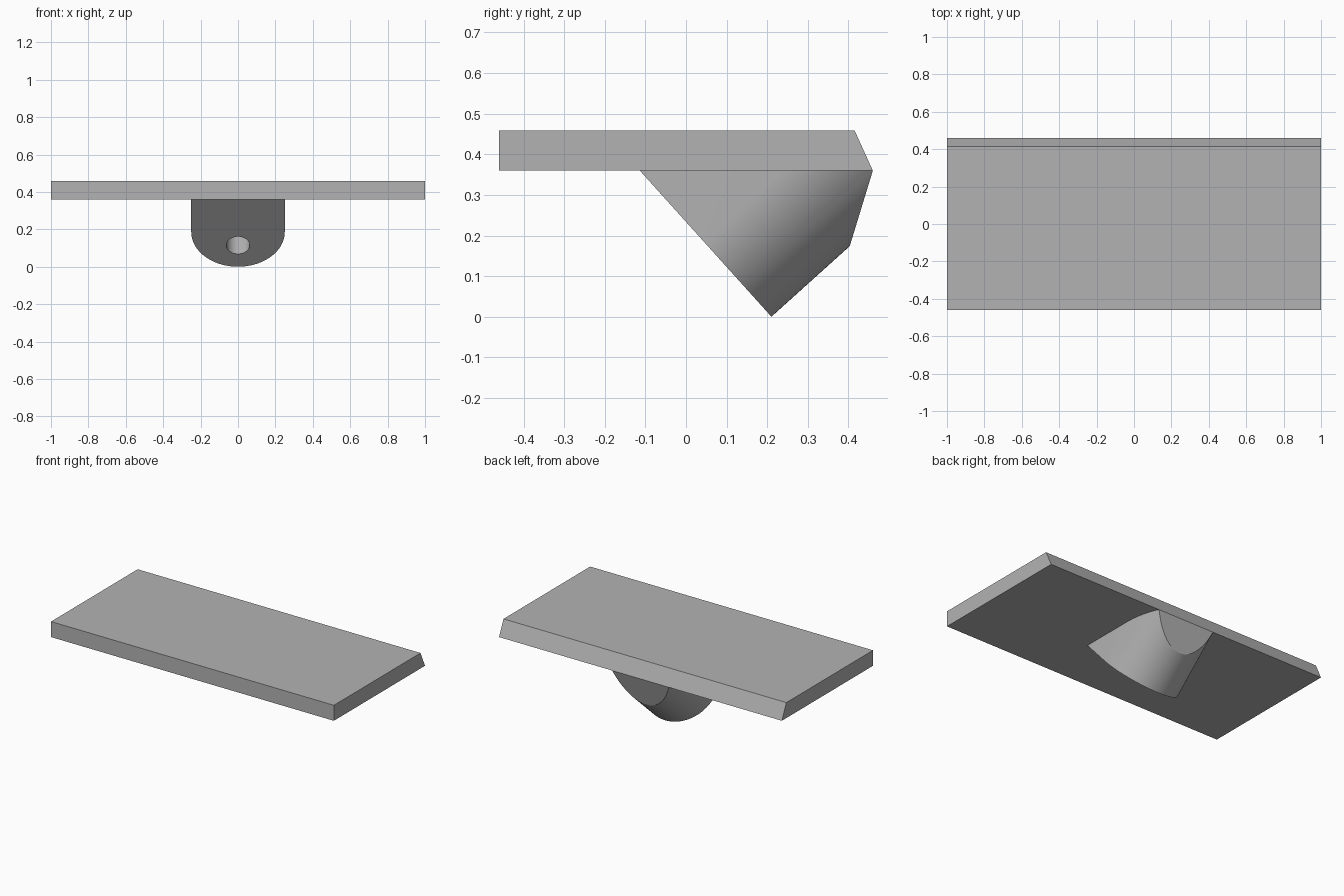
import bpy, bmesh, math
from mathutils import Vector, Matrix

cube = bpy.data.objects.get("Cube")
if cube:
    bpy.data.objects.remove(cube, do_unlink=True)

grey = bpy.data.materials.new("plain grey")
grey.use_nodes = True
colour = (0.45, 0.45, 0.45, 1)
grey.diffuse_color = colour
grey.node_tree.nodes["Principled BSDF"].inputs["Base Color"].default_value = colour

HALF_DEPTH = 0.46
PLATE_Z = 0.36
TILT = math.radians(42)
RADIUS = 0.25


def extrude_profile(name, points, direction):
    """Solid made by sweeping a closed profile along a vector."""
    bm = bmesh.new()
    face = bm.faces.new([bm.verts.new(p) for p in points])
    swept = bmesh.ops.extrude_face_region(bm, geom=[face], use_keep_orig=True)
    moved = [v for v in swept["geom"] if isinstance(v, bmesh.types.BMVert)]
    bmesh.ops.translate(bm, verts=moved, vec=direction)
    bmesh.ops.recalc_face_normals(bm, faces=bm.faces)
    return bm


def finish(name, bm):
    bmesh.ops.recalc_face_normals(bm, faces=bm.faces)
    mesh = bpy.data.meshes.new(name)
    bm.to_mesh(mesh)
    bm.free()
    mesh.materials.append(grey)
    obj = bpy.data.objects.new(name, mesh)
    bpy.context.collection.objects.link(obj)
    return obj


def cut(bm, point, normal):
    """Slice off everything on the normal side and cap the opening."""
    geom = bm.verts[:] + bm.edges[:] + bm.faces[:]
    result = bmesh.ops.bisect_plane(bm, geom=geom, plane_co=point,
                                    plane_no=normal, clear_outer=True)
    edges = [e for e in result["geom_cut"] if isinstance(e, bmesh.types.BMEdge)]
    bmesh.ops.contextual_create(bm, geom=edges)


# Plate with a slanted back edge
side = [(-HALF_DEPTH, PLATE_Z), (HALF_DEPTH, PLATE_Z),
        (0.415, 0.459), (-HALF_DEPTH, 0.459)]
finish("plate", extrude_profile("plate", [(-1, y, z) for y, z in side], (2, 0, 0)))

# Tilted round-bottomed mount, trimmed under the plate and at the back
axis = Vector((0, math.cos(TILT), math.sin(TILT)))
down = Vector((0, math.sin(TILT), -math.cos(TILT)))
right = Vector((1, 0, 0))
centre = Vector((0, 0.043, 0.186))
outline = [centre + RADIUS * (right * math.cos(a) + down * math.sin(a))
           for a in (math.pi * i / 48 for i in range(49))]
outline += [centre - right * RADIUS - down * 0.5, centre + right * RADIUS - down * 0.5]
bm = extrude_profile("mount", outline, axis * 0.8)
cut(bm, (0, 0, PLATE_Z), (0, 0, 1))
cut(bm, (0, HALF_DEPTH, PLATE_Z), (0, 0.18, -0.055))
mount = finish("mount", bm)

# Blind bore through the sloping front face
depth = 0.2
bm = bmesh.new()
bmesh.ops.create_cone(bm, cap_ends=True, segments=48, radius1=0.062,
                      radius2=0.062, depth=2 * depth)
frame = Matrix((right, down, axis)).transposed().to_4x4()
bm.transform(Matrix.Translation(centre + down * 0.096) @ frame)
cutter = finish("bore_cutter", bm)
cutter.hide_render = True

bore = mount.modifiers.new("bore", "BOOLEAN")
bore.operation = "DIFFERENCE"
bore.solver = "EXACT"
bore.object = cutter
bpy.ops.object.select_all(action="DESELECT")
bpy.context.view_layer.objects.active = mount
mount.select_set(True)
bpy.ops.object.modifier_apply(modifier=bore.name)
bpy.data.objects.remove(cutter, do_unlink=True)
bpy.ops.object.shade_smooth_by_angle(angle=math.radians(30))
